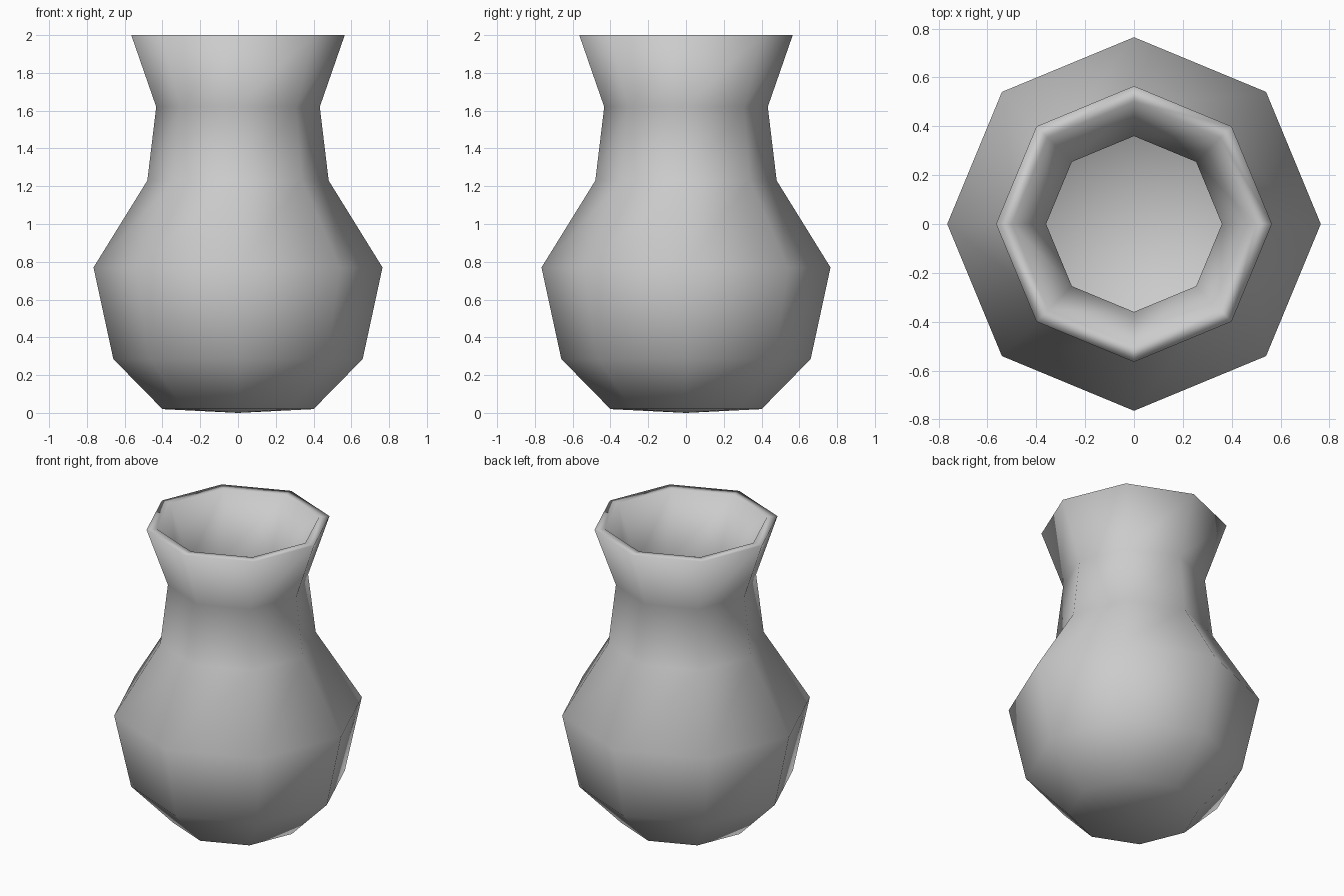
import bpy, bmesh
from math import cos, sin, pi

if "Cube" in bpy.data.objects:
    bpy.data.objects.remove(bpy.data.objects["Cube"])

SIDES = 8

# (radius, height): outer wall upward from the base, then inner wall down to the floor
PROFILE = [
    (0, 0), (0.40, 0.02), (0.66, 0.285), (0.765, 0.77),
    (0.48, 1.23), (0.433, 1.62), (0.565, 2.0),
    (0.50, 2.0), (0.36, 1.63), (0.415, 1.20),
    (0.69, 0.765), (0.60, 0.32), (0.375, 0.085), (0, 0.07),
]


def lathe(name, profile, sides):
    bm = bmesh.new()
    rings = []
    for r, z in profile:
        count = sides if r > 0 else 1
        rings.append([bm.verts.new((r * cos(2 * pi * i / sides),
                                    r * sin(2 * pi * i / sides), z))
                      for i in range(count)])
    for a, b in zip(rings, rings[1:]):
        for i in range(sides):
            j = i + 1
            corners = [a[i % len(a)], a[j % len(a)], b[j % len(b)], b[i % len(b)]]
            bm.faces.new(list(dict.fromkeys(corners)))
    bmesh.ops.recalc_face_normals(bm, faces=bm.faces)
    for f in bm.faces:
        f.smooth = True
    mesh = bpy.data.meshes.new(name)
    bm.to_mesh(mesh)
    bm.free()
    obj = bpy.data.objects.new(name, mesh)
    bpy.context.collection.objects.link(obj)
    return obj


# Hollow eight-sided vase with a flared rim
lathe("vase", PROFILE, SIDES)
